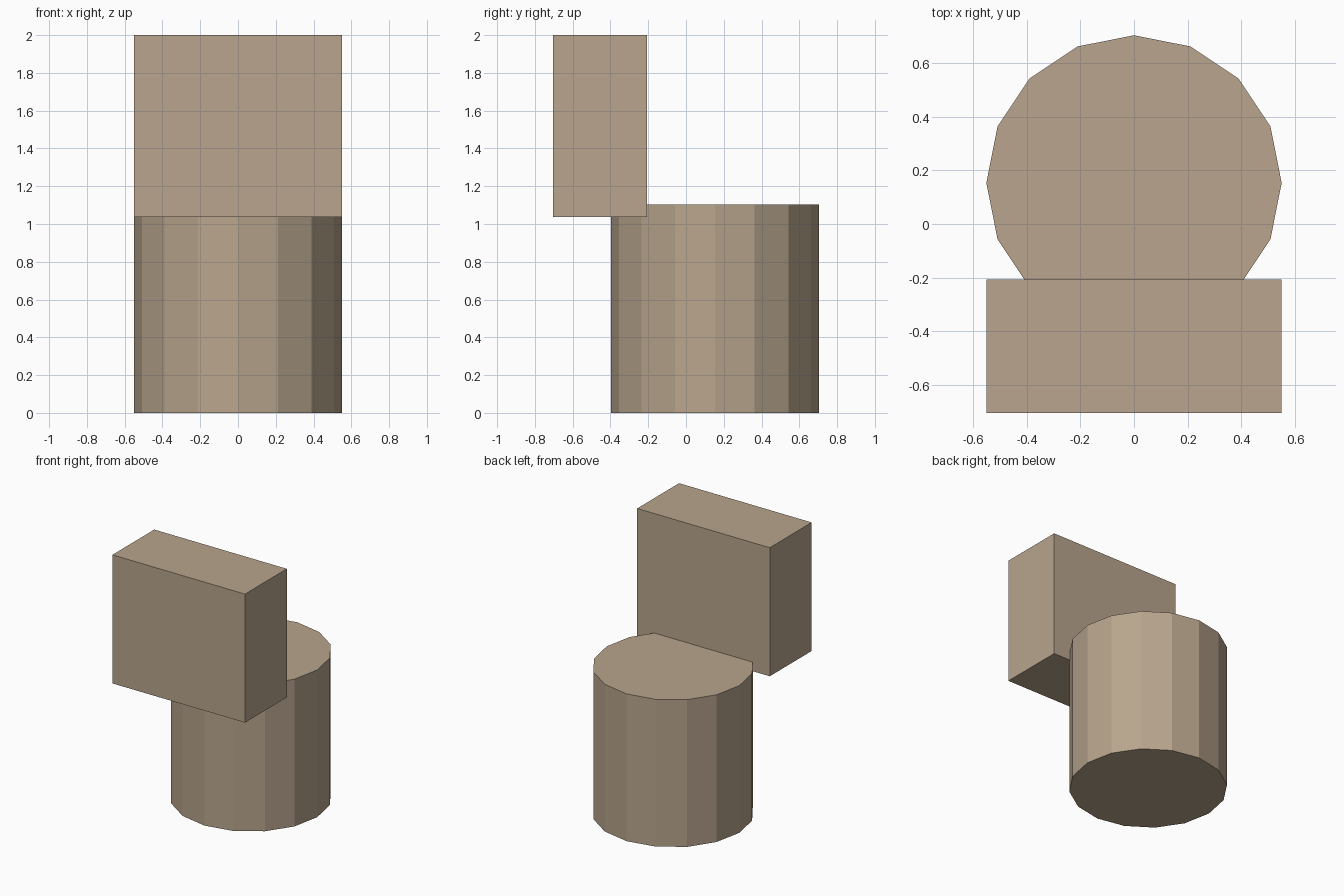
import bpy

if "Cube" in bpy.data.objects:
    bpy.data.objects.remove(bpy.data.objects["Cube"])

# Single tan colour
tan = bpy.data.materials.new("tan")
tan.diffuse_color = (0.479, 0.376, 0.266, 1.0)
tan.use_nodes = True
tan.node_tree.nodes["Principled BSDF"].inputs["Base Color"].default_value = tan.diffuse_color


def finish(name):
    obj = bpy.context.object
    obj.name = name
    obj.data.materials.append(tan)
    return obj


# Sixteen-sided drum standing on the ground
bpy.ops.mesh.primitive_cylinder_add(vertices=16, radius=0.55, depth=1.104,
                                    location=(0, 0.153, 0.552))
finish("seat_drum")

# Upright block overlapping the front of the drum's top
bpy.ops.mesh.primitive_cube_add(size=1, location=(0, -0.455, 1.518))
block = finish("back_block")
block.scale = (1.1, 0.496, 0.964)
